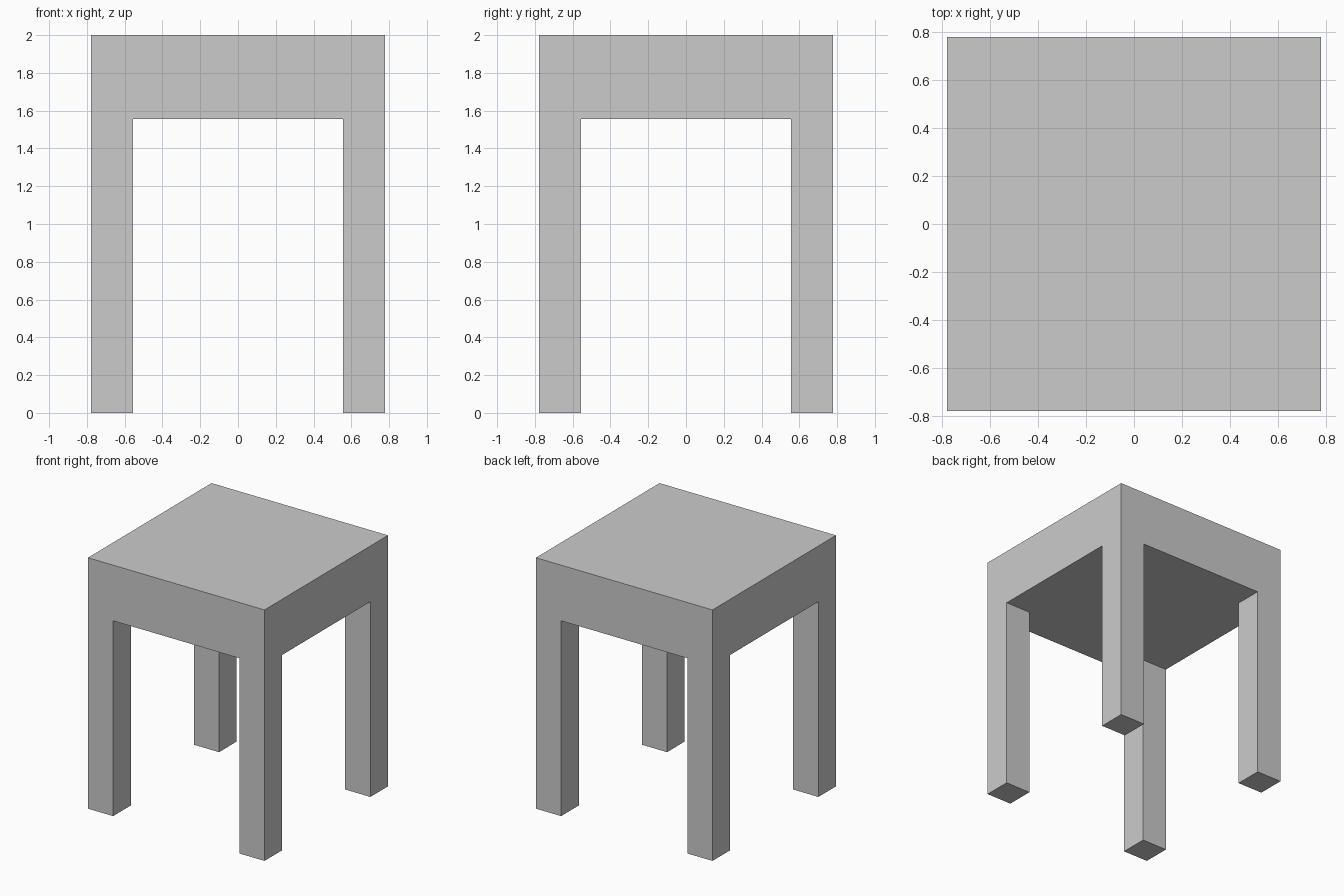
import bpy, bmesh
from mathutils import Vector, Matrix

if "Cube" in bpy.data.objects:
    bpy.data.objects.remove(bpy.data.objects["Cube"])

HALF, INNER = 0.778, 0.556     # outer half-width, inner face of legs
SEAT_Z, TOP = 1.556, 2.0       # underside and top of the seat

bm = bmesh.new()

# Seat slab
slab = Matrix.Translation((0, 0, (SEAT_Z + TOP) / 2)) @ Matrix.Diagonal((2 * HALF, 2 * HALF, TOP - SEAT_Z, 1))
bmesh.ops.create_cube(bm, size=1, matrix=slab)

# Loop cuts along the inner faces of the legs
for axis in (Vector((1, 0, 0)), Vector((0, 1, 0))):
    for side in (-1, 1):
        bmesh.ops.bisect_plane(bm, geom=bm.verts[:] + bm.edges[:] + bm.faces[:],
                               plane_co=axis * side * INNER, plane_no=axis)

# Legs: extrude the four underside corners to the floor
bm.normal_update()
corners = []
for f in bm.faces:
    c = f.calc_center_median()
    if f.normal.z < -0.9 and abs(c.x) > INNER and abs(c.y) > INNER:
        corners.append(f)
new = bmesh.ops.extrude_face_region(bm, geom=corners)["geom"]
for v in new:
    if isinstance(v, bmesh.types.BMVert):
        v.co.z = 0

# Merge flush faces so seat and legs read as one solid
bmesh.ops.dissolve_limit(bm, angle_limit=0.01, verts=bm.verts[:], edges=bm.edges[:])
bmesh.ops.recalc_face_normals(bm, faces=bm.faces[:])

mesh = bpy.data.meshes.new("stool")
bm.to_mesh(mesh)
bm.free()
bpy.context.collection.objects.link(bpy.data.objects.new("stool", mesh))
